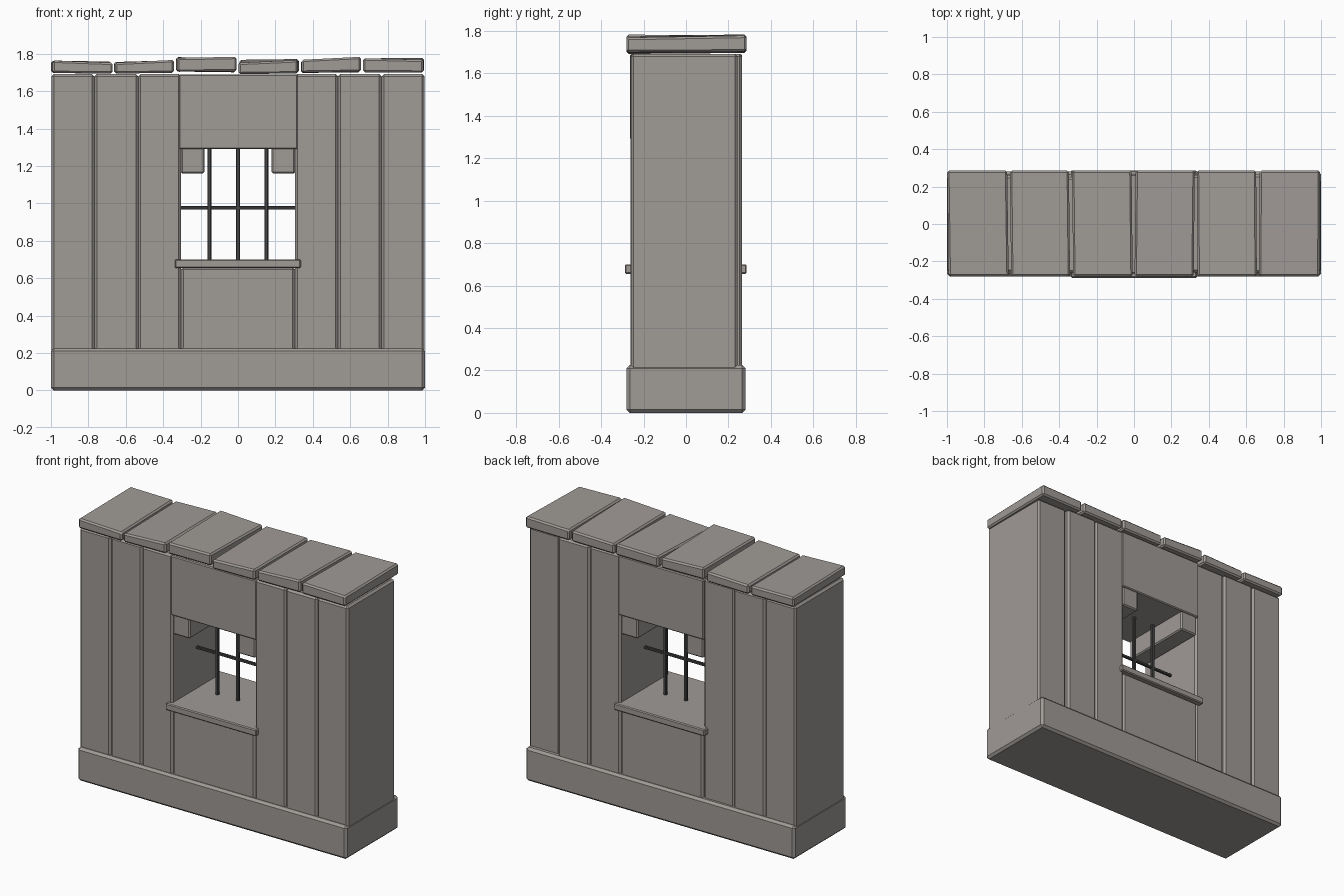
import bpy, bmesh

if "Cube" in bpy.data.objects:
    bpy.data.objects.remove(bpy.data.objects["Cube"])


def material(name, rgb):
    m = bpy.data.materials.new(name)
    m.diffuse_color = (*rgb, 1.0)
    m.use_nodes = True
    m.node_tree.nodes["Principled BSDF"].inputs["Base Color"].default_value = m.diffuse_color
    return m


STONE = material("warm_grey_stone", (0.35, 0.325, 0.305))
IRON = material("dark_iron", (0.06, 0.06, 0.06))


def finish(name, bm, mat, bevel):
    bmesh.ops.recalc_face_normals(bm, faces=bm.faces)
    me = bpy.data.meshes.new(name)
    bm.to_mesh(me)
    bm.free()
    me.materials.append(mat)
    ob = bpy.data.objects.new(name, me)
    bpy.context.collection.objects.link(ob)
    if bevel:
        mod = ob.modifiers.new("chamfer", 'BEVEL')
        mod.width = bevel
        mod.segments = 1
        mod.limit_method = 'ANGLE'
    return ob


def box(name, x, y, z, bevel=0.012, mat=STONE):
    """Chamfered box from (min, max) ranges."""
    bm = bmesh.new()
    bmesh.ops.create_cube(bm, size=1)
    for v in bm.verts:
        v.co = [r[0] if c < 0 else r[1] for c, r in zip(v.co, (x, y, z))]
    return finish(name, bm, mat, bevel)


def cap(name, x0, x1, bottom, tops, skew):
    """Uneven capstone: tops = front left, front right, back left, back right."""
    bm = bmesh.new()
    bmesh.ops.create_cube(bm, size=1)
    for v in bm.verts:
        right, back, up = (c > 0 for c in v.co)
        t = tops[int(right) + 2 * int(back)]
        v.co = ((x1 if right else x0) + (skew if back else -skew),
                0.285 if back else -0.28,
                t if up else bottom + (t - 1.765) * 0.3)
    return finish(name, bm, STONE, 0.01)


# plinth
box("plinth", (-1, 1), (-0.28, 0.28), (0, 0.225), 0.015)

# upright wall slabs on both sides of the window
slabs = [(-0.997, -0.768, -0.26, 0.262), (-0.768, -0.533, -0.258, 0.26),
         (-0.533, -0.305, -0.262, 0.25), (0.305, 0.535, -0.26, 0.262),
         (0.535, 0.768, -0.262, 0.264), (0.768, 0.997, -0.26, 0.243)]
for i, (x0, x1, y0, y1) in enumerate(slabs):
    box(f"wall_slab_{i + 1}", (x0, x1), (y0, y1), (0.1, 1.692), 0.013)

# window surround
box("lintel", (-0.315, 0.32), (-0.265, 0.265), (1.29, 1.69), 0.006)
box("panel_below_window", (-0.305, 0.305), (-0.26, 0.26), (0.1, 0.66), 0.013)
box("window_sill", (-0.338, 0.336), (-0.288, 0.286), (0.655, 0.70), 0.006)
for side, s in (("left", -1), ("right", 1)):
    xs = sorted((s * 0.18, s * 0.306))
    box(f"corbel_{side}", xs, (-0.255, 0.255), (1.16, 1.30), 0.008)

# iron window bars
for i, x in enumerate((-0.153, 0.0, 0.152)):
    box(f"upright_bar_{i + 1}", (x - 0.011, x + 0.011), (-0.011, 0.011),
        (0.69, 1.30), 0.004, IRON)
box("cross_bar", (-0.308, 0.308), (-0.009, 0.009), (0.967, 0.986), 0.004, IRON)

# uneven row of capstones
caps = [(-0.995, -0.674, 1.698, (1.764, 1.752, 1.762, 1.758), -0.004),
        (-0.660, -0.345, 1.698, (1.752, 1.767, 1.756, 1.765), -0.003),
        (-0.328, -0.010, 1.700, (1.778, 1.784, 1.783, 1.768), -0.003),
        (0.006, 0.322, 1.695, (1.752, 1.766, 1.768, 1.772), 0.003),
        (0.338, 0.655, 1.698, (1.768, 1.784, 1.765, 1.772), -0.002),
        (0.670, 0.993, 1.698, (1.776, 1.768, 1.770, 1.778), 0.002)]
for i, c in enumerate(caps):
    cap(f"capstone_{i + 1}", *c)
